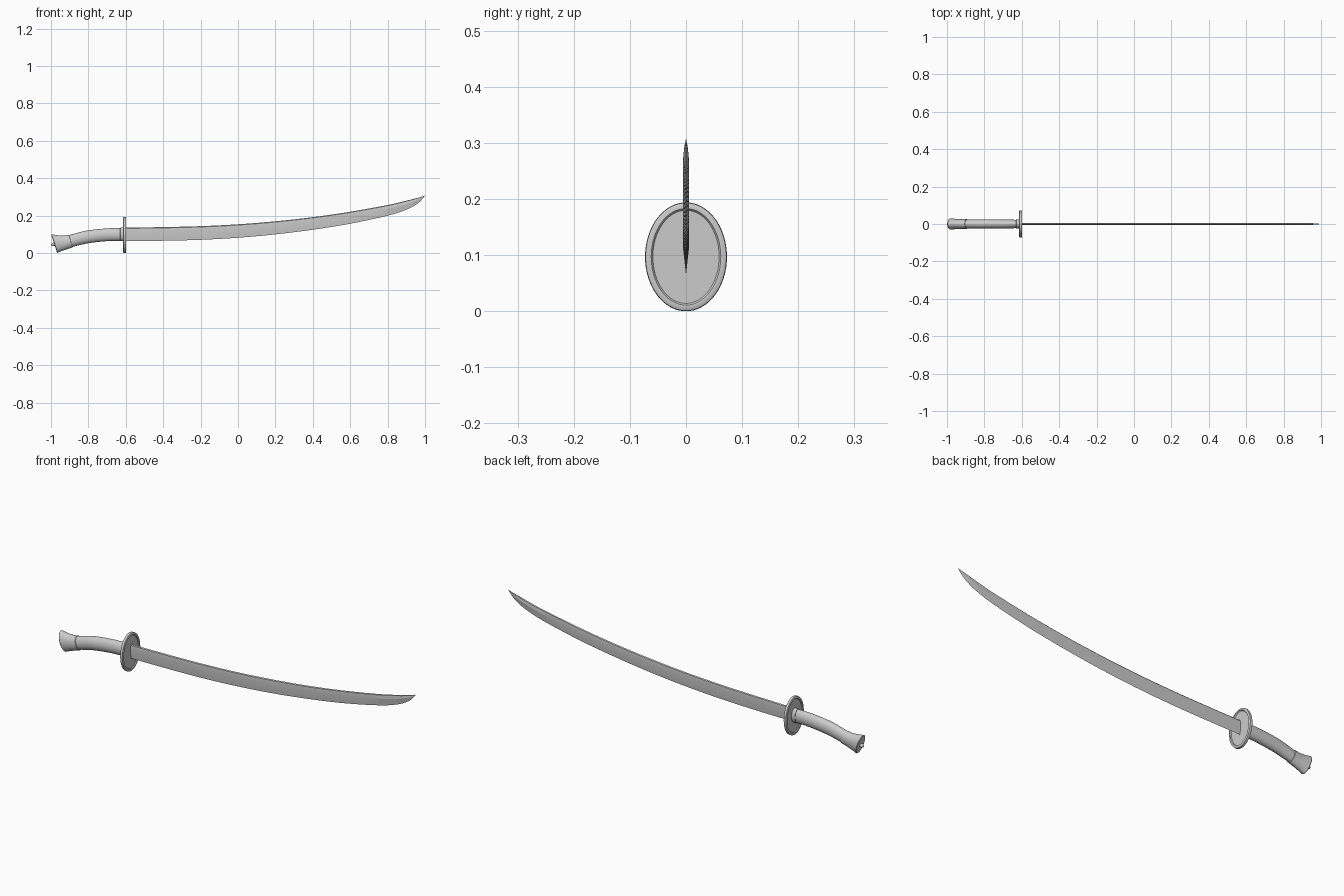
import bpy, math
from mathutils import Vector

if "Cube" in bpy.data.objects:
    bpy.data.objects.remove(bpy.data.objects["Cube"])


def make_mesh(name, rings, angle=35):
    """Skin closed rings of equal length and cap both ends."""
    n = len(rings[0])
    verts = [v for r in rings for v in r]
    faces = [(i * n + j, i * n + (j + 1) % n, (i + 1) * n + (j + 1) % n, (i + 1) * n + j)
             for i in range(len(rings) - 1) for j in range(n)]
    faces.append(tuple(range(n))[::-1])
    faces.append(tuple((len(rings) - 1) * n + j for j in range(n)))
    me = bpy.data.meshes.new(name)
    me.from_pydata(verts, [], faces)
    ob = bpy.data.objects.new(name, me)
    bpy.context.collection.objects.link(ob)
    bpy.ops.object.select_all(action='DESELECT')
    ob.select_set(True)
    bpy.context.view_layer.objects.active = ob
    bpy.ops.object.mode_set(mode='EDIT')
    bpy.ops.mesh.select_all(action='SELECT')
    bpy.ops.mesh.normals_make_consistent(inside=False)
    bpy.ops.object.mode_set(mode='OBJECT')
    bpy.ops.object.shade_smooth_by_angle(angle=math.radians(angle))
    return ob


def ellipse(x, z, tilt, ry, rz, n=40):
    """Elliptical ring across the x axis, leaned by tilt degrees."""
    t = math.radians(tilt)
    return [(x - rz * math.sin(a) * math.sin(t), ry * math.cos(a),
             z + rz * math.sin(a) * math.cos(t))
            for a in (2 * math.pi * k / n for k in range(n))]


def spline(points, steps):
    """Catmull-Rom through points of any dimension."""
    p = [Vector(q) for q in points]
    p = [2 * p[0] - p[1]] + p + [2 * p[-1] - p[-2]]
    out = []
    for i in range(1, len(p) - 2):
        a, b, c, d = p[i - 1:i + 3]
        for s in range(steps):
            t = s / steps
            out.append(0.5 * (2 * b + (c - a) * t + (2 * a - 5 * b + 4 * c - d) * t * t
                              + (3 * b - a - 3 * c + d) * t ** 3))
    return out + [p[-2]]


# Blade: x, cutting edge z, spine z
stations = [(-0.61, 0.070, 0.142), (-0.4, 0.072, 0.145), (-0.2, 0.077, 0.150),
            (0.0, 0.088, 0.160), (0.2, 0.106, 0.176), (0.4, 0.131, 0.198),
            (0.6, 0.163, 0.227), (0.8, 0.206, 0.263), (0.9, 0.238, 0.286),
            (0.955, 0.267, 0.300), (0.985, 0.294, 0.308), (0.999, 0.313, 0.314)]
blade = []
for x, lo, hi in spline([Vector(s) for s in stations], 5):
    h = hi - lo
    w = 0.005 * min(1, h / 0.04)
    ridge = lo + 0.62 * h
    back = hi - 0.06 * h
    blade.append([(x, 0, lo), (x, w, ridge), (x, w * 0.75, back), (x, 0, hi),
                  (x, -w * 0.75, back), (x, -w, ridge)])
make_mesh("blade", blade, 12)

# Guard: oval disc with raised rounded rim
profile = [(-0.004, -0.014), (-0.008, -0.011), (-0.0085, -0.006), (-0.006, -0.001),
           (0, 0), (0.006, -0.001), (0.0085, -0.006), (0.008, -0.011), (0.004, -0.014)]
make_mesh("guard", [ellipse(-0.606 + dx, 0.103, 0, 0.073 + dr, 0.097 + dr, 64)
                    for dx, dr in profile], 40)

# Collar between guard and grip
make_mesh("grip_collar", [ellipse(x, 0.106, 0, 0.024 + d, 0.036 + d) for x, d in
                          ((-0.63, -0.002), (-0.629, 0), (-0.61, 0))])

# Curved grip: x, z, tilt, half width, half height
grip = [(-0.61, 0.106, 0, 0.022, 0.034), (-0.70, 0.104, 4, 0.024, 0.034),
        (-0.80, 0.093, 10, 0.025, 0.034), (-0.87, 0.077, 15, 0.024, 0.033),
        (-0.915, 0.064, 18, 0.023, 0.032)]
make_mesh("grip", [ellipse(*s) for s in
                   ([sum((a * 0 for a in v), 0) + a for a in v]
                    for v in spline([Vector(g) for g in grip], 6))])

# Flared pommel cap
cap = [(-0.894, 0.070, 17, 0.024, 0.033), (-0.895, 0.070, 17, 0.026, 0.035),
       (-0.92, 0.064, 18, 0.0255, 0.037), (-0.95, 0.060, 18, 0.027, 0.043),
       (-0.975, 0.058, 18, 0.0295, 0.050), (-0.980, 0.057, 18, 0.030, 0.052),
       (-0.983, 0.056, 18, 0.028, 0.049)]
make_mesh("pommel", [ellipse(*s) for s in cap])

# Small rivet on the pommel end
make_mesh("pommel_rivet", [ellipse(-0.978 - d, 0.055 - 0.3 * d, 18, r, r, 20) for d, r in
                           ((0, 0.009), (0.013, 0.009), (0.018, 0.007), (0.021, 0.003))])

# Let the lowest point rest on the ground
low = min(v.co.z for o in bpy.data.objects for v in o.data.vertices)
for o in bpy.data.objects:
    o.location.z = -low
